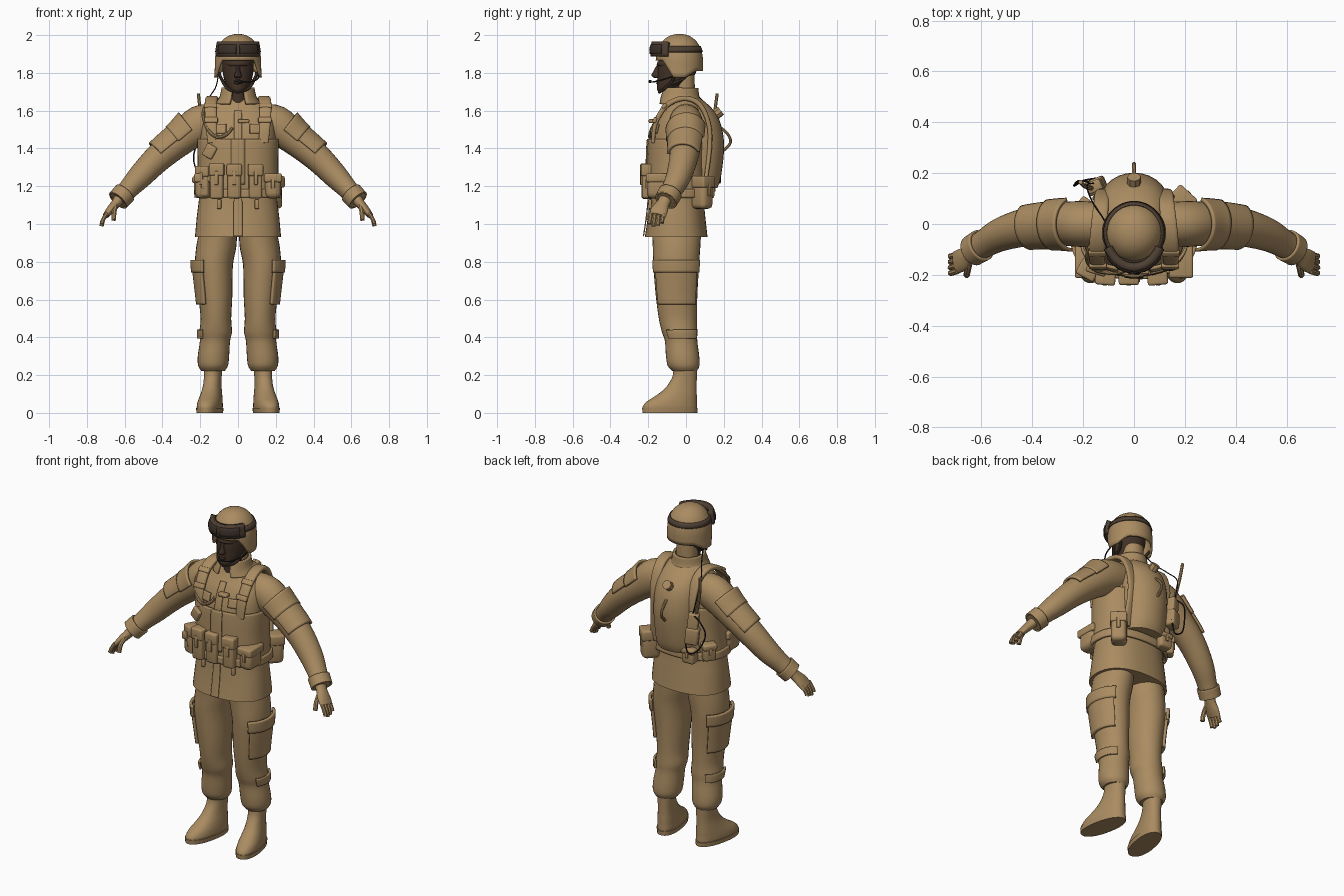
import bpy, bmesh, math
from mathutils import Vector, Matrix

cube = bpy.data.objects.get("Cube")
if cube:
    bpy.data.objects.remove(cube, do_unlink=True)


def material(name, rgb):
    m = bpy.data.materials.new(name)
    m.use_nodes = True
    m.diffuse_color = (*rgb, 1)
    m.node_tree.nodes["Principled BSDF"].inputs["Base Color"].default_value = (*rgb, 1)
    return m


TAN = material("tan cloth", (0.40, 0.26, 0.12))
SKIN = material("dark skin", (0.055, 0.032, 0.02))
STRAP = material("dark brown strap", (0.075, 0.05, 0.033))
LENS = material("goggle lens", (0.045, 0.03, 0.022))
WIRE = material("black wire", (0.015, 0.013, 0.012))


def finish(name, bm, mat, thick=0, angle=40):
    bmesh.ops.recalc_face_normals(bm, faces=bm.faces)
    me = bpy.data.meshes.new(name)
    bm.to_mesh(me)
    bm.free()
    me.materials.append(mat)
    me.shade_smooth()
    me.set_sharp_from_angle(angle=math.radians(angle))
    ob = bpy.data.objects.new(name, me)
    bpy.context.collection.objects.link(ob)
    if thick:
        mod = ob.modifiers.new("thickness", "SOLIDIFY")
        mod.thickness, mod.offset = thick, 0
    return ob


def spline(pts, n=4):
    """Smooth in-between rings (Catmull-Rom) for every coordinate."""
    p = [pts[0]] + list(pts) + [pts[-1]]
    out = []
    for i in range(1, len(p) - 2):
        for k in range(n):
            t = k / n
            out.append(tuple(0.5 * (2 * b + (c - a) * t + (2 * a - 5 * b + 4 * c - d) * t * t
                                    + (3 * b - a - 3 * c + d) * t ** 3)
                             for a, b, c, d in zip(p[i - 1], p[i], p[i + 1], p[i + 2])))
    return out + [tuple(pts[-1])]


def part(rings, z0, z1, grow):
    """A stretch of a body loft, slightly enlarged, for layers worn over it."""
    return [(x, y, z, a + grow, b + grow) for x, y, z, a, b in spline(rings, 12) if z0 <= z <= z1]


def loft(name, rings, mat, s=1, side=(0, 1, 0), flat=True, n=4, seg=28, sq=1.0, arc=None, thick=0, caps=True):
    """Skin elliptical rings (x, y, z, a, b); s=-1 mirrors, arc leaves an open shell."""
    rings = spline(rings, n) if n > 1 else rings
    bm, rows, side = bmesh.new(), [], Vector(side)
    a0, a1 = arc or (0, 360)
    count = seg + 1 if arc else seg
    for i, r in enumerate(rings):
        c = Vector(r[:3])
        u, v = Vector((1, 0, 0)), Vector((0, 1, 0))
        if not flat:
            t = (Vector(rings[min(i + 1, len(rings) - 1)][:3]) - Vector(rings[max(i - 1, 0)][:3])).normalized()
            v = (side - t * side.dot(t)).normalized()
            u = v.cross(t)
        row = []
        for k in range(count):
            th = math.radians(a0 + (a1 - a0) * k / seg)
            co, si = math.cos(th), math.sin(th)
            q = c + u * (r[3] * math.copysign(abs(co) ** sq, co)) + v * (r[4] * math.copysign(abs(si) ** sq, si))
            row.append(bm.verts.new((q.x * s, q.y, q.z)))
        rows.append(row)
    for lo, hi in zip(rows, rows[1:]):
        for k in range(seg):
            j = (k + 1) % count
            bm.faces.new((lo[k], lo[j], hi[j], hi[k]))
    if caps and not arc:
        bm.faces.new(rows[0])
        bm.faces.new(rows[-1])
    return finish(name, bm, mat, thick)


def tube(name, path, r, mat, s=1, n=6):
    return loft(name, [(*p, r, r) for p in path], mat, s, side=(0.9, 0.4, 0.1), flat=False, n=n, seg=8)


def box(name, loc, size, mat=TAN, bevel=0.012, rot=(0, 0, 0)):
    bm = bmesh.new()
    bmesh.ops.create_cube(bm, size=1, matrix=Matrix.Diagonal((*size, 1)))
    bmesh.ops.bevel(bm, geom=bm.edges[:], offset=bevel, segments=3, profile=0.5, affect="EDGES")
    ob = finish(name, bm, mat)
    ob.location, ob.rotation_euler = loc, rot
    return ob


def pouch(name, loc, size, turn=0, bevel=0.014):
    """Belt pouch with a folded flap and closing tab."""
    w, d, h = size
    box(name, loc, size, bevel=bevel, rot=(0, 0, turn))
    out = Matrix.Rotation(turn, 3, "Z") @ Vector((0, -d / 2, 0))
    x, y, z = loc
    box(name + "_flap", (x, y, z + h * 0.34), (w + 0.01, d + 0.01, h * 0.36), bevel=0.01, rot=(0, 0, turn))
    box(name + "_tab", (x + out.x, y + out.y, z + h * 0.1), (0.02, 0.014, h * 0.4), bevel=0.004, rot=(0, 0, turn))


# Jacket, vest and belt
torso = [(0, -.052, .93, .228, .166), (0, -.05, 1.04, .218, .152), (0, -.05, 1.15, .205, .142),
         (0, -.05, 1.3, .198, .142), (0, -.045, 1.45, .2, .14), (0, -.03, 1.55, .193, .128),
         (0, -.015, 1.62, .16, .1), (0, -.015, 1.665, .1, .078), (0, -.02, 1.69, .07, .06)]
loft("jacket", torso, TAN, sq=0.85, seg=40)
loft("vest", part(torso, 1.14, 1.46, .01), TAN, sq=0.85, seg=40, n=1, thick=.012, caps=False)
loft("belt", part(torso, 1.13, 1.185, .019), TAN, sq=0.85, seg=40, n=1, thick=.014, caps=False)
loft("jacket_placket", part(torso, .935, 1.6, .008), TAN, sq=0.85, n=1, seg=4, arc=(-94, -86), thick=.006)
loft("vest_closure", part(torso, 1.2, 1.46, .018), TAN, sq=0.85, n=1, seg=4, arc=(-97, -83), thick=.008)
for label, a in (("left", -62), ("right", -118)):
    loft(label + "_chest_flap", part(torso, 1.475, 1.53, .01), TAN, sq=0.85, n=1, seg=8, arc=(a - 14, a + 14), thick=.012)
loft("collar", [(0, -.03, 1.635, .115, .112), (0, -.035, 1.67, .092, .1), (0, -.03, 1.72, .08, .088)],
     TAN, arc=(-68, 248), thick=.014)

# Limbs, mirrored
arm = [(.1, 0, 1.55, .085, .082), (.2, 0, 1.525, .103, .09), (.3, 0, 1.45, .085, .084), (.42, -.012, 1.352, .075, .076),
       (.52, -.04, 1.25, .065, .066), (.585, -.075, 1.18, .053, .056), (.635, -.105, 1.125, .05, .052)]
leg = [(.105, -.05, .96, .1, .13), (.115, -.05, .88, .106, .126), (.127, -.052, .78, .1, .121),
       (.12, -.05, .62, .09, .11), (.117, -.043, .5, .081, .101), (.118, -.034, .43, .086, .094),
       (.122, -.026, .38, .08, .086), (.13, -.018, .3, .083, .088), (.132, -.013, .25, .079, .084),
       (.132, -.008, .222, .062, .066)]
boot = [(0, -.085, 0, .056, .14), (0, -.088, .03, .062, .147), (0, -.077, .06, .06, .135), (0, -.057, .085, .056, .115),
        (0, -.033, .12, .05, .09), (0, -.018, .155, .046, .075), (0, -.006, .2, .046, .064), (0, -.003, .27, .05, .064)]
for s, label in ((1, "left_"), (-1, "right_")):
    loft(label + "sleeve", arm, TAN, s, flat=False)
    loft(label + "sleeve_pocket", part(arm, 1.36, 1.47, .009), TAN, s, flat=False, n=1, arc=(115, 265), thick=.014)
    loft(label + "sleeve_pocket_flap", part(arm, 1.43, 1.5, .014), TAN, s, flat=False, n=1, arc=(110, 270), thick=.014)
    loft(label + "cuff", part(arm, 1.125, 1.165, .005), TAN, s, flat=False, n=1, thick=.01, caps=False)
    # Gloved hand
    loft(label + "palm", [(.615, -.1, 1.15, .034, .036), (.645, -.12, 1.11, .026, .034),
                          (.675, -.14, 1.075, .022, .045), (.7, -.152, 1.045, .016, .045)], TAN, s, flat=False)
    for i in range(4):
        y, tip = -.185 + .022 * i, .985 + .012 * abs(i - 1.3)
        tube(label + "finger_%d" % (i + 1), [(.693, y, 1.06), (.713, y - .006, 1.025), (.722, y - .008, tip)], .0115, TAN, s, 3)
    tube(label + "thumb", [(.645, -.14, 1.105), (.655, -.185, 1.065), (.658, -.2, 1.02)], .013, TAN, s, 3)
    # Trousers with cargo pockets
    loft(label + "trouser_leg", leg, TAN, s)
    loft(label + "cargo_pocket", part(leg, .57, .8, .009), TAN, s, n=1, arc=(-55, 55), thick=.016)
    loft(label + "cargo_flap", part(leg, .74, .81, .016), TAN, s, n=1, arc=(-60, 60), thick=.016)
    loft(label + "shin_pocket_flap", part(leg, .39, .44, .008), TAN, s, n=1, arc=(-40, 60), thick=.012)
    # Boot turned outward
    for name, rings in (("boot", boot), ("boot_sole", [(0, -.087, 0, .063, .148), (0, -.087, .026, .066, .15)])):
        ob = loft(label + name, rings, TAN, n=3, sq=0.9)
        ob.location, ob.rotation_euler = (s * .132, 0, 0), (0, 0, s * .2)
    # Harness strap over the shoulder
    loft(label + "shoulder_strap", [(.135, -.175, 1.43, .01, .026), (.142, -.162, 1.53, .012, .03),
         (.145, -.105, 1.625, .014, .032), (.138, -.015, 1.665, .014, .032), (.13, .07, 1.635, .014, .03),
         (.125, .12, 1.53, .012, .028), (.12, .125, 1.4, .012, .026), (.14, .1, 1.2, .01, .024)],
         TAN, s, side=(1, 0, 0), flat=False, sq=0.6)
    box(label + "strap_buckle", (s * .142, -.165, 1.55), (.07, .02, .03), bevel=.006, rot=(-.4, 0, 0))
    box(label + "strap_keeper", (s * .145, -.115, 1.625), (.07, .02, .03), bevel=.006, rot=(-.8, 0, 0))
    box(label + "belt_clip", (s * .1, -.19, 1.105), (.024, .018, .05), bevel=.006)
    pouch(label + "hip_pouch", (s * .185, -.145, 1.2), (.085, .125, .13), bevel=.03)

# Pouches round the belt
for i, (x, h, turn) in enumerate(((-.18, .16, -.5), (-.112, .185, -.08), (-.02, .18, 0), (.092, .18, .08))):
    pouch("front_pouch_%d" % (i + 1), (x, -.205 if i else -.18, 1.225), (.07, .06, h), turn)
pouch("canteen_pouch", (.18, .085, 1.165), (.085, .1, .17), 2.4, .025)
pouch("rear_pouch", (-.11, .12, 1.18), (.08, .06, .09), math.pi)
pouch("right_rear_pouch", (-.195, .06, 1.2), (.07, .06, .1), -2.2)

# Hydration pack with filler cap and drinking hose
loft("back_pack", [(0, .08, 1.19, .12, .085), (0, .08, 1.25, .13, .105), (0, .08, 1.42, .138, .122),
                   (0, .065, 1.55, .135, .112), (0, .035, 1.63, .115, .085), (0, 0, 1.68, .075, .05)], TAN)
tube("filler_cap", [(0, .14, 1.565), (0, .185, 1.6)], .027, TAN, n=1)
tube("pack_spout", [(0, .185, 1.51), (0, .225, 1.47), (0, .235, 1.43), (0, .2, 1.39)], .008, TAN)
tube("drinking_hose", [(-.16, -.06, 1.65), (-.185, -.13, 1.58), (-.16, -.175, 1.5), (-.11, -.19, 1.46),
                       (-.06, -.19, 1.475), (-.03, -.18, 1.51)], .009, TAN)
box("chest_light", (.03, -.18, 1.545), (.06, .035, .02), bevel=.006)
box("chest_tool", (-.15, -.185, 1.385), (.06, .025, .07), bevel=.008, rot=(0, .5, -.3))

# Radio, aerial and wiring on the right of the back
box("radio", (-.15, .15, 1.37), (.06, .045, .17), bevel=.008, rot=(0, -.1, .4))
box("radio_pouch", (-.148, .15, 1.32), (.075, .06, .1), rot=(0, -.1, .4))
tube("aerial", [(-.165, .14, 1.44), (-.195, .15, 1.57), (-.21, .165, 1.69)], .009, TAN)
tube("radio_wire", [(-.16, .16, 1.45), (-.215, .17, 1.42), (-.235, .15, 1.34), (-.2, .17, 1.25),
                    (-.14, .18, 1.22), (-.12, .18, 1.3)], .004, WIRE)
tube("headset_wire", [(-.105, -.02, 1.78), (-.12, .02, 1.72), (-.165, .09, 1.65), (-.185, .15, 1.58),
                      (-.16, .16, 1.46)], .003, WIRE)

# Head and neck
loft("neck_cover", [(0, -.012, 1.6, .065, .06), (0, -.008, 1.7, .06, .055), (0, -.01, 1.8, .06, .055)], TAN)
loft("neck", [(0, -.05, 1.62, .05, .055), (0, -.05, 1.7, .05, .055), (0, -.05, 1.78, .055, .06)], SKIN)
loft("head", [(0, -.115, 1.698, .024, .03), (0, -.1, 1.712, .045, .053), (0, -.075, 1.74, .064, .078),
              (0, -.055, 1.78, .077, .096), (0, -.045, 1.83, .083, .105), (0, -.04, 1.9, .08, .1)], SKIN)
loft("nose", [(0, -.148, 1.772, .015, .016), (0, -.152, 1.785, .02, .031), (0, -.148, 1.81, .012, .024),
              (0, -.14, 1.84, .01, .016)], SKIN, seg=12)
for i, z in enumerate((1.745, 1.757)):
    loft(("lower_lip", "upper_lip")[i], [(0, -.135, z - .007, .018, .016), (0, -.137, z, .026, .022),
                                         (0, -.135, z + .007, .018, .018)], SKIN, seg=12)
loft("brow", [(0, -.075, 1.832, .066, .07), (0, -.075, 1.845, .072, .08), (0, -.075, 1.86, .07, .075)], SKIN)


# Helmet: a dome whose rim drops over the ears
def dome(z):
    return (1 - max(0, min(1, (z - 1.84) / .16)) ** 2.5) ** .455


bm, rows, seg = bmesh.new(), [], 48
for j in range(14):
    row = []
    for k in range(seg):
        th = 2 * math.pi * k / seg
        front = -math.sin(th)
        ease = [max(0, min(1, (f - .25) / .45)) for f in (front, -front)]
        rim = 1.775 + .09 * ease[0] + .035 * ease[1]
        z = rim + (2 - rim) * math.sin(j / 14 * math.pi / 2)
        r = dome(z) + max(0, 1.81 - z) * .8
        row.append(bm.verts.new((.117 * r * math.cos(th), -.035 + .12 * r * math.sin(th), z)))
    rows.append(row)
top = bm.verts.new((0, -.035, 2))
for k in range(seg):
    n = (k + 1) % seg
    for lo, hi in zip(rows, rows[1:]):
        bm.faces.new((lo[k], lo[n], hi[n], hi[k]))
    bm.faces.new((rows[-1][k], rows[-1][n], top))
finish("helmet", bm, TAN, .012, 60)

# Goggles worn on the helmet
loft("goggle_strap", [(0, -.035, z, .117 * dome(z) + .009, .12 * dome(z) + .009) for z in (1.91, 1.925, 1.94)],
     STRAP, n=1, seg=48, thick=.006, caps=False)
loft("goggle_frame", [(0, -.035, z, a, b) for z, a, b in ((1.888, .116, .138), (1.925, .116, .14), (1.962, .108, .132))],
     STRAP, n=2, arc=(-155, -25), thick=.03)
for label, a in (("left", -62), ("right", -118)):
    loft(label + "_goggle_lens", [(0, -.035, z, p, q) for z, p, q in ((1.9, .132, .155), (1.925, .133, .157), (1.95, .126, .15))],
         LENS, n=2, seg=12, arc=(a - 24, a + 24), thick=.006)

# Chin strap and boom microphone
for s, label in ((1, "left_"), (-1, "right_")):
    tube(label + "chin_strap", [(.1, -.055, 1.8), (.082, -.075, 1.755), (.052, -.115, 1.715), (0, -.142, 1.698)], .008, STRAP, s)
    tube(label + "neck_strap", [(.105, .01, 1.8), (.085, -.02, 1.765), (.07, -.08, 1.74)], .008, STRAP, s)
tube("microphone_boom", [(.11, -.06, 1.785), (.1, -.12, 1.765), (.06, -.175, 1.752), (.015, -.19, 1.755)], .004, WIRE)
box("microphone", (.01, -.19, 1.755), (.026, .016, .016), WIRE, .005)
